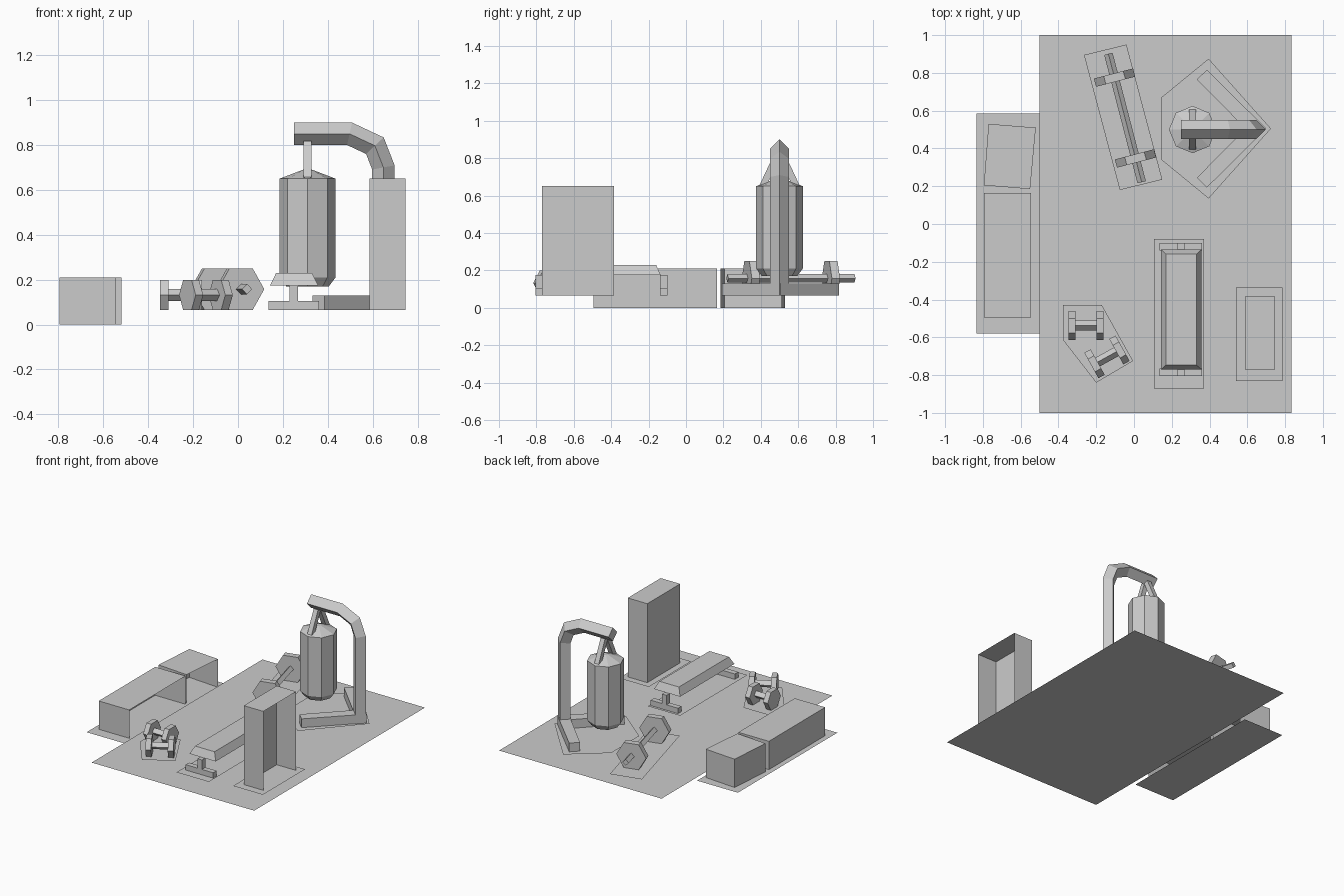
import bpy, bmesh
from math import cos, sin, pi
from mathutils import Vector

cube = bpy.data.objects.get("Cube")
if cube:
    bpy.data.objects.remove(cube, do_unlink=True)

grey = bpy.data.materials.new("plain_grey")
grey.use_nodes = True
colour = (0.6, 0.6, 0.6, 1)
grey.diffuse_color = colour
grey.node_tree.nodes["Principled BSDF"].inputs["Base Color"].default_value = colour

FLOOR = 0.025   # main floor
MAT = 0.065     # raised mats that carry the equipment


def finish(name, bm):
    mesh = bpy.data.meshes.new(name)
    bm.to_mesh(mesh)
    bm.free()
    mesh.materials.append(grey)
    ob = bpy.data.objects.new(name, mesh)
    bpy.context.collection.objects.link(ob)
    return ob


def loft(name, rings):
    """Skin a list of equal-sized closed rings and cap both ends."""
    bm = bmesh.new()
    loops = [[bm.verts.new(p) for p in ring] for ring in rings]
    for a, b in zip(loops, loops[1:]):
        for i in range(len(a)):
            j = (i + 1) % len(a)
            bm.faces.new((a[i], a[j], b[j], b[i]))
    bm.faces.new(loops[0][::-1])
    bm.faces.new(loops[-1])
    bmesh.ops.recalc_face_normals(bm, faces=bm.faces)
    return finish(name, bm)


def prism(name, outline, z0, z1):
    return loft(name, [[(x, y, z) for x, y in outline] for z in (z0, z1)])


def sheet(name, outline, z):
    """Single upward face; outline runs anticlockwise."""
    bm = bmesh.new()
    bm.faces.new([bm.verts.new((x, y, z)) for x, y in outline])
    return finish(name, bm)


def rect(x0, x1, y0, y1):
    return [(x0, y0), (x1, y0), (x1, y1), (x0, y1)]


def box(name, x0, x1, y0, y1, z0, z1):
    return prism(name, rect(x0, x1, y0, y1), z0, z1)


def cabinet(name, outline, z0, z1):
    """Bottomless shell left open on its +x side (second outline edge)."""
    bm = bmesh.new()
    low = [bm.verts.new((x, y, z0)) for x, y in outline]
    top = [bm.verts.new((x, y, z1)) for x, y in outline]
    for i in (0, 2, 3):
        j = (i + 1) % 4
        bm.faces.new((low[i], low[j], top[j], top[i]))
    bm.faces.new(top)
    return finish(name, bm)


def rod(name, a, b, radius, sides=4, spin=0.0):
    """Straight prism between two points; spin turns its section."""
    a, b = Vector(a), Vector(b)
    d = (b - a).normalized()
    side = Vector((0, 0, 1)).cross(d).normalized()
    up = d.cross(side)
    ring = [(side * cos(t) + up * sin(t)) * radius
            for t in (spin + 2 * pi * i / sides for i in range(sides))]
    return loft(name, [[p + r for r in ring] for p in (a, b)])


def weight(name, a, b, overhang, radius, thick, bar):
    """Bar with a six-sided plate centred on each of the points a and b."""
    z = MAT + radius * cos(pi / 6)
    a, b = Vector((*a, z)), Vector((*b, z))
    d = (b - a).normalized()
    rod(name + "_bar", a - d * overhang, b + d * overhang, bar)
    for tag, p in (("first", a), ("second", b)):
        rod(f"{name}_{tag}_plate", p - d * thick / 2, p + d * thick / 2, radius, 6)


# Floors
sheet("main_floor", rect(-0.5, 0.833, -1, 1), FLOOR)
sheet("lower_floor", rect(-0.835, -0.5, -0.58, 0.585), 0)

# Mats under each piece of equipment
sheet("bench_mat", rect(0.105, 0.37, -0.87, -0.08), MAT)
sheet("locker_mat", rect(0.54, 0.785, -0.83, -0.335), MAT)
sheet("dumbbell_mat", [(-0.375, -0.43), (-0.375, -0.615), (-0.2, -0.84),
                       (-0.005, -0.725), (-0.17, -0.43)], MAT)
sheet("barbell_mat", [(-0.265, 0.895), (-0.075, 0.18), (0.15, 0.235), (-0.04, 0.95)], MAT)
sheet("bag_mat", [(0.145, 0.67), (0.145, 0.34), (0.395, 0.135),
                  (0.725, 0.505), (0.395, 0.875)], MAT)

# Open shells: locker and two low cabinets
cabinet("locker", rect(0.587, 0.747, -0.77, -0.385), MAT, 0.65)
cabinet("long_cabinet", rect(-0.795, -0.545, -0.495, 0.165), 0, 0.21)
cabinet("short_cabinet", [(-0.795, 0.205), (-0.55, 0.185), (-0.52, 0.51), (-0.77, 0.53)], 0, 0.21)

# Bench
loft("bench_pad", [[(x, y, z) for x, y in rect(0.25 - w, 0.25 + w, -0.453 - l, -0.453 + l)]
                   for w, l, z in ((0.107, 0.318, 0.175), (0.08, 0.293, 0.23))])
for tag, y in (("front", -0.785), ("back", -0.12)):
    box(f"bench_{tag}_foot", 0.135, 0.36, y - 0.02, y + 0.02, MAT, 0.105)
    box(f"bench_{tag}_stem", 0.23, 0.268, y - 0.02, y + 0.02, 0.105, 0.175)

# Barbell and dumbbells
weight("barbell", (-0.103, 0.775), (0.008, 0.347), 0.13, 0.107, 0.045, 0.023)
weight("straight_dumbbell", (-0.328, -0.538), (-0.18, -0.538), 0.0, 0.077, 0.038, 0.026)
weight("angled_dumbbell", (-0.209, -0.74), (-0.077, -0.667), 0.0, 0.077, 0.038, 0.026)

# Bag stand: V-shaped foot and a bent arm with a mitred diamond section
prism("stand_foot", [(0.70, 0.505), (0.386, 0.817), (0.333, 0.765), (0.59, 0.505),
                     (0.333, 0.245), (0.386, 0.193)], MAT, 0.13)
path = [Vector(p) for p in ((0.25, 0.85), (0.497, 0.85), (0.61, 0.797),
                            (0.648, 0.70), (0.648, MAT))]
steps = [(b - a).normalized() for a, b in zip(path, path[1:])]
rings = []
for p, into, out in zip(path, steps[:1] + steps, steps + steps[-1:]):
    d = (into + out).normalized()
    n = Vector((-d.y, d.x)) * 0.05 / d.dot(into)
    rings.append([(p.x + n.x, 0.5, p.y + n.y), (p.x, 0.55, p.y),
                  (p.x - n.x, 0.5, p.y - n.y), (p.x, 0.45, p.y)])
loft("stand_arm", rings)

# Punch bag with two straps
BAG = Vector((0.31, 0.5, 0))
loft("punch_bag", [[BAG + Vector((r * cos(i * pi / 4), r * sin(i * pi / 4), z)) for i in range(8)]
                   for r, z in ((0.095, 0.17), (0.125, 0.21), (0.125, 0.65), (0.02, 0.69))])
for tag, s in (("front", -1), ("back", 1)):
    rod(f"{tag}_strap", BAG + Vector((0, s * 0.09, 0.65)), BAG + Vector((0, s * 0.015, 0.81)),
        0.025, 4, pi / 4)
